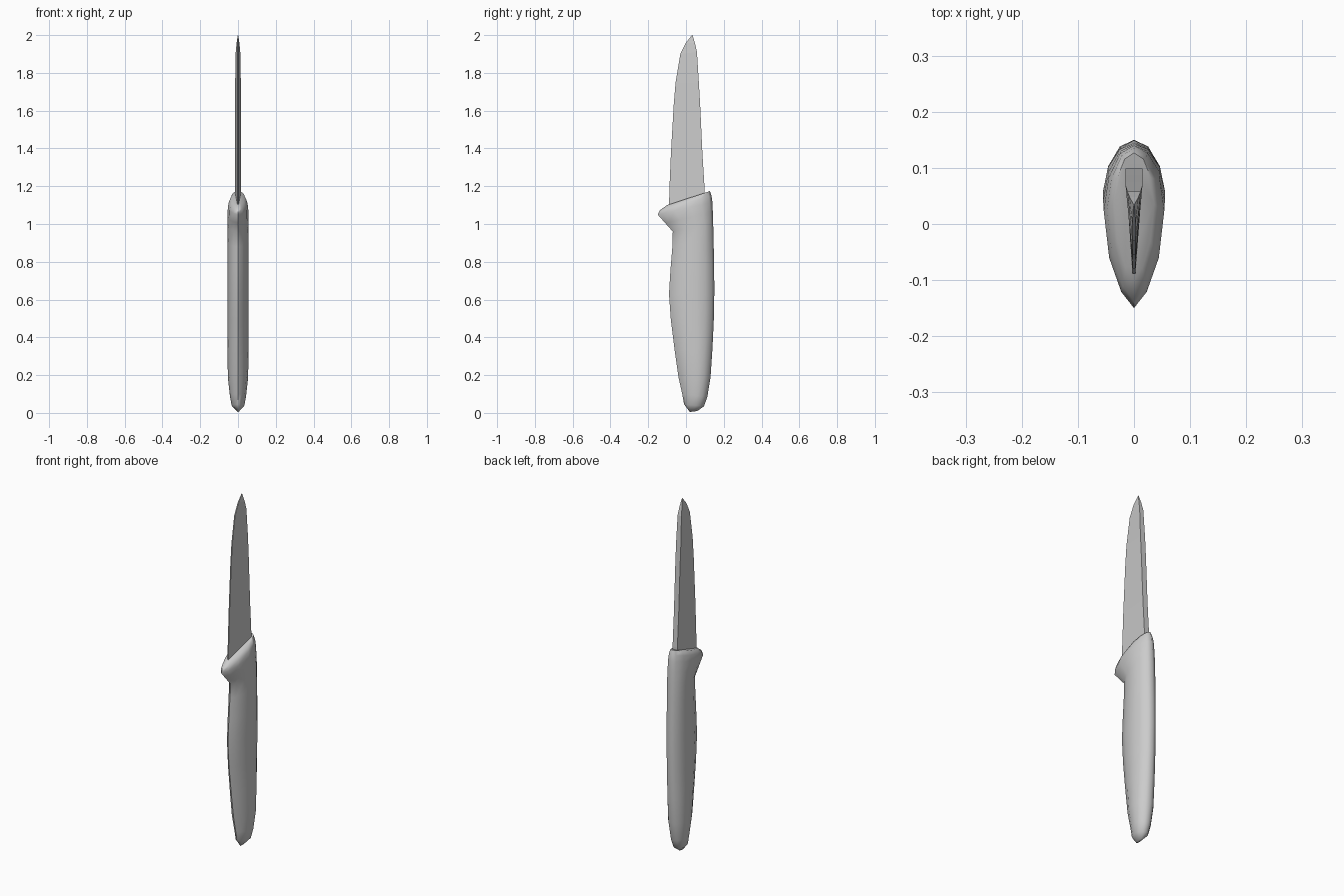
import bpy, bmesh


def loft(name, rings, smooth):
    """Skin a stack of equal-sized vertex rings and cap both ends."""
    bm = bmesh.new()
    rows = [[bm.verts.new(p) for p in ring] for ring in rings]
    n = len(rows[0])
    for a, b in zip(rows, rows[1:]):
        for i in range(n):
            j = (i + 1) % n
            bm.faces.new((a[i], a[j], b[j], b[i]))
    bm.faces.new(rows[0][::-1])
    bm.faces.new(rows[-1])
    bmesh.ops.recalc_face_normals(bm, faces=bm.faces[:])
    mesh = bpy.data.meshes.new(name)
    bm.to_mesh(mesh)
    bm.free()
    obj = bpy.data.objects.new(name, mesh)
    bpy.context.collection.objects.link(obj)
    if smooth:
        bpy.ops.object.select_all(action='DESELECT')
        bpy.context.view_layer.objects.active = obj
        obj.select_set(True)
        bpy.ops.object.shade_smooth_by_angle(angle=1.2)
    return obj


# Handle cross-section: (position front to back, share of half width)
HALF = [(0, 0), (0.1, 0.42), (0.31, 0.82), (0.6, 1), (0.8, 0.84), (0.95, 0.46), (1, 0)]
OUTLINE = HALF + [(t, -w) for t, w in HALF[-2:0:-1]]


def handle_ring(fy, fz, by, bz, width):
    return [(w * width, fy + (by - fy) * t, fz + (bz - fz) * t) for t, w in OUTLINE]


# Handle: front y, front z, back y, back z, half width; tilted rings form the guard
SECTIONS = [
    (0.02, 0.005, 0.06, 0.01, 0.006),
    (-0.01, 0.045, 0.095, 0.035, 0.034),
    (-0.02, 0.10, 0.113, 0.085, 0.043),
    (-0.04, 0.19, 0.13, 0.19, 0.054),
    (-0.06, 0.33, 0.14, 0.34, 0.055),
    (-0.08, 0.49, 0.147, 0.49, 0.055),
    (-0.09, 0.63, 0.15, 0.64, 0.055),
    (-0.082, 0.76, 0.149, 0.78, 0.055),
    (-0.072, 0.88, 0.146, 0.91, 0.055),
    (-0.07, 0.96, 0.144, 1.00, 0.055),
    (-0.11, 1.005, 0.142, 1.06, 0.055),
    (-0.15, 1.05, 0.14, 1.115, 0.054),
    (-0.138, 1.073, 0.135, 1.15, 0.048),
    (-0.10, 1.10, 0.127, 1.174, 0.036),
]
loft("handle", [handle_ring(*s) for s in SECTIONS], True)

# Blade: front y, front z, back y, back z, half thickness of the spine
BLADE = [
    (-0.09, 1.06, 0.10, 1.10, 0.015),
    (-0.088, 1.18, 0.099, 1.18, 0.015),
    (-0.08, 1.37, 0.087, 1.37, 0.015),
    (-0.065, 1.63, 0.075, 1.63, 0.015),
    (-0.055, 1.75, 0.068, 1.75, 0.015),
    (-0.03, 1.90, 0.058, 1.91, 0.012),
    (0.0, 1.96, 0.048, 1.955, 0.008),
    (0.032, 2.0, 0.035, 2.0, 0.001),
]
loft("blade", [[(-min(0.003, h), fy, fz), (min(0.003, h), fy, fz), (h, by, bz), (-h, by, bz)]
               for fy, fz, by, bz, h in BLADE], False)
